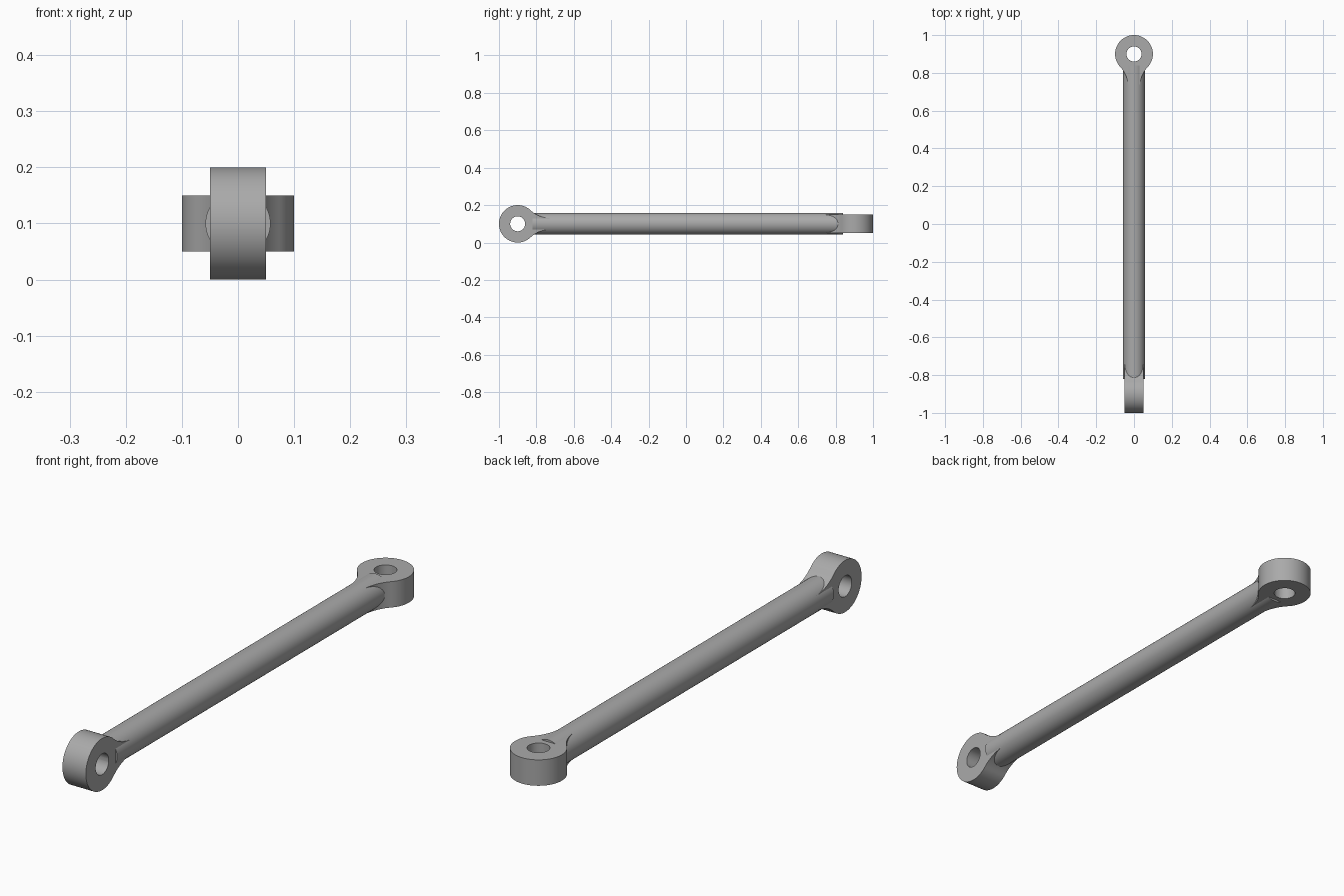
import bpy, bmesh, math
from mathutils import Vector

if "Cube" in bpy.data.objects:
    bpy.data.objects.remove(bpy.data.objects["Cube"])

ROD_R, EYE_R, HOLE_R, HALF_T = 0.058, 0.1, 0.04, 0.05
EYE_Y, NECK_Y = 0.9, 0.72
AXIS_Z = 0.1

steel = bpy.data.materials.new("grey steel")
steel.use_nodes = True
colour = (0.4, 0.4, 0.4, 1)
steel.diffuse_color = colour
steel.node_tree.nodes["Principled BSDF"].inputs["Base Color"].default_value = colour


def finish(bm, name):
    bmesh.ops.recalc_face_normals(bm, faces=bm.faces)
    mesh = bpy.data.meshes.new(name)
    bm.to_mesh(mesh)
    bm.free()
    mesh.materials.append(steel)
    obj = bpy.data.objects.new(name, mesh)
    bpy.context.collection.objects.link(obj)
    bpy.ops.object.select_all(action='DESELECT')
    obj.select_set(True)
    bpy.context.view_layer.objects.active = obj
    bpy.ops.object.shade_smooth_by_angle(angle=math.radians(30))
    return obj


def eye_outline():
    """Round eye blended by concave fillets into a narrow neck, about the hole centre."""
    neck = math.sqrt(ROD_R ** 2 - HALF_T ** 2)
    drop = EYE_Y - NECK_Y
    fillet = (neck ** 2 + drop ** 2 - EYE_R ** 2) / (2 * (EYE_R - neck))
    cx = neck + fillet
    low = math.atan2(-drop, cx)
    # Right half: neck end, fillet, then round eye up to the tip
    half = []
    for i in range(17):
        a = math.pi + low * (1 - (16 - i) / 16)
        half.append(Vector((cx + fillet * math.cos(a), -drop + fillet * math.sin(a))))
    for i in range(1, 41):
        a = low + (math.pi / 2 - low) * i / 40
        half.append(Vector((EYE_R * math.cos(a), EYE_R * math.sin(a))))
    return half + [Vector((-p.x, p.y)) for p in reversed(half[:-1])]


def eye_end(name, place):
    outer = eye_outline()
    inner = [p.normalized() * HOLE_R for p in outer]
    bm = bmesh.new()
    loops = [[bm.verts.new(place(p.x, p.y + EYE_Y, w)) for p in ring]
             for ring, w in ((outer, -HALF_T), (outer, HALF_T),
                             (inner, HALF_T), (inner, -HALF_T))]
    n = len(outer)
    for a, b in zip(loops, loops[1:] + loops[:1]):
        for i in range(n):
            j = (i + 1) % n
            bm.faces.new((a[i], a[j], b[j], b[i]))
    return finish(bm, name)


# Rod along y
bm = bmesh.new()
bmesh.ops.create_cone(bm, cap_ends=True, segments=64, radius1=ROD_R, radius2=ROD_R, depth=1.66)
for v in bm.verts:
    v.co = (v.co.x, v.co.z + 0.01, v.co.y + AXIS_Z)
finish(bm, "rod")

# Eye ends, turned a quarter turn from each other
eye_end("back_eye", lambda u, v, w: (u, v, w + AXIS_Z))
eye_end("front_eye", lambda u, v, w: (w, -v, u + AXIS_Z))
